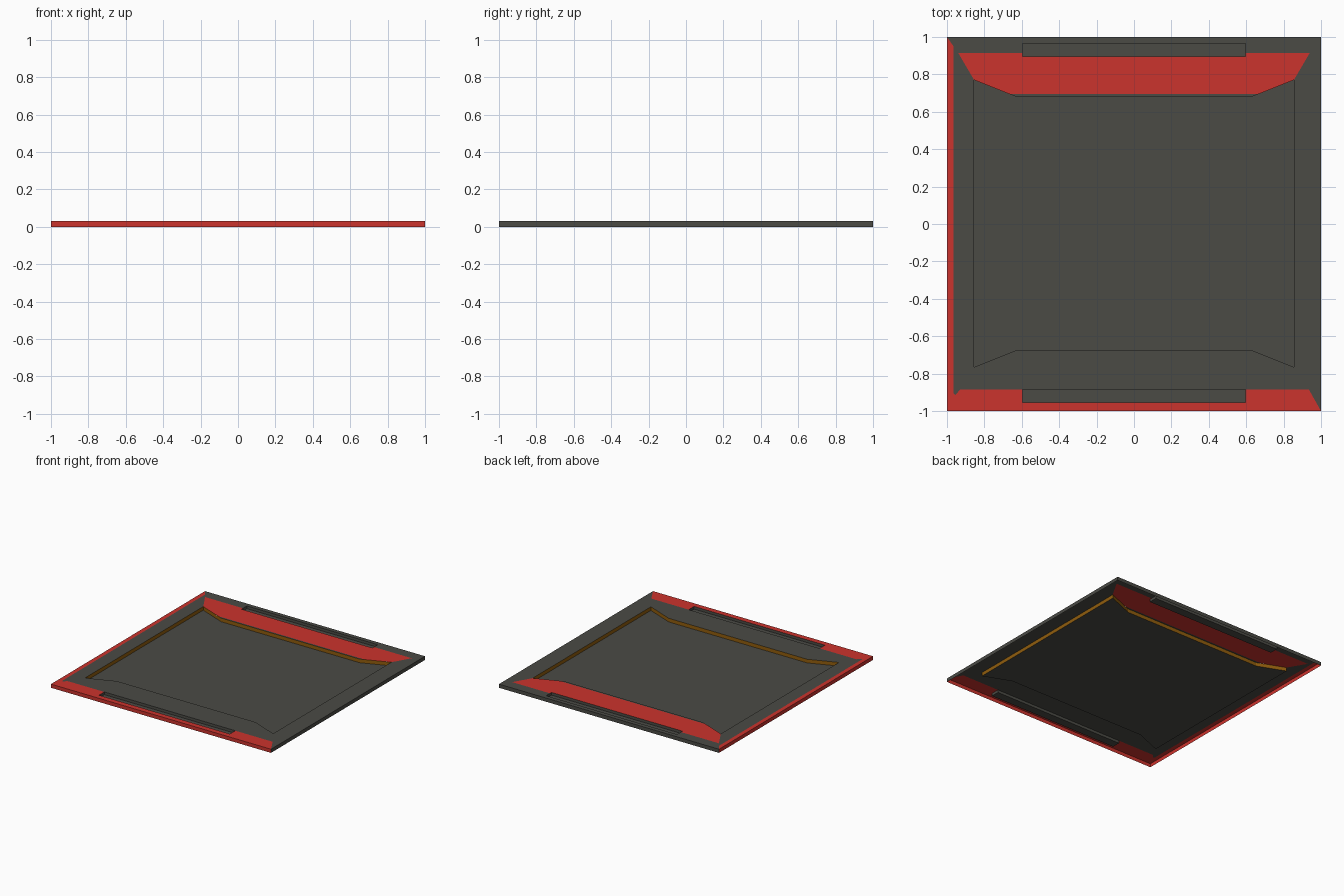
import bpy

if "Cube" in bpy.data.objects:
    bpy.data.objects.remove(bpy.data.objects["Cube"])

TOP, SLOT_Z = 0.03, 0.008


def material(name, rgb):
    m = bpy.data.materials.new(name)
    m.diffuse_color = (*rgb, 1)
    m.use_nodes = True
    m.node_tree.nodes["Principled BSDF"].inputs["Base Color"].default_value = m.diffuse_color
    return m


GREY = material("dark_grey", (0.070, 0.070, 0.060))
RED = material("red_paint", (0.60, 0.033, 0.026))
GOLD = material("dark_gold", (0.28, 0.11, 0.004))


def build(name, mat, faces):
    """One object from a list of faces, each a list of 3D points."""
    verts, polys = [], []
    for f in faces:
        polys.append(list(range(len(verts), len(verts) + len(f))))
        verts += f
    me = bpy.data.meshes.new(name)
    me.from_pydata(verts, [], polys)
    me.materials.append(mat)
    ob = bpy.data.objects.new(name, me)
    bpy.context.collection.objects.link(ob)
    return ob


def flat(pts, z=TOP):
    return [(x, y, z) for x, y in pts]


def wall(a, b, z0, z1):
    return [(*a, z0), (*b, z0), (*b, z1), (*a, z1)]


def mirror(pts):
    return [(-x, y) for x, y in reversed(pts)]


# Grey top frame, in two halves around the inset panel and slots
inner = [(0, -.885), (0, -.675), (.63, -.675), (.855, -.765), (.855, .77),
         (.94, .915), (.595, .915), (.595, .965), (0, .965), (0, 1)]
right_half = [(1, 1), (1, -1), (.935, -.885)] + inner
left_half = [(1, 1), (.965, .95), (.965, -.905), (.955, -.915),
             (.93, -.885)] + inner
back_lip = [(-.667, .695), (-.63, .68), (.63, .68), (.667, .695)]
build("top_frame", GREY, [flat(right_half[::-1]), flat(mirror(left_half[::-1])),
                          flat(back_lip)])

# Red painted areas: front and left border, back band
border = [(-1, 1), (-1, -1), (1, -1), (.935, -.885), (.595, -.885),
          (.595, -.955), (-.595, -.955), (-.595, -.885), (-.93, -.885),
          (-.955, -.915), (-.965, -.905), (-.965, .95)]
band = [(-.94, .915), (-.855, .77), (-.667, .695), (.667, .695), (.855, .77),
        (.94, .915), (.595, .915), (.595, .895), (-.595, .895), (-.595, .915)]
build("red_border", RED, [flat(border)])
build("red_back_band", RED, [flat(band)])

# Outer edges
build("red_edges", RED, [wall((-1, -1), (1, -1), 0, TOP),
                         wall((-1, 1), (-1, -1), 0, TOP)])
build("grey_edges", GREY, [wall((1, -1), (1, 1), 0, TOP),
                           wall((1, 1), (-1, 1), 0, TOP)])

# Sunken centre panel with gold step around it
panel = [(-.855, -.765), (-.63, -.675), (.63, -.675), (.855, -.765),
         (.855, .77), (.63, .68), (-.63, .68), (-.855, .77)]
build("centre_panel", GREY, [flat(panel, 0)])
build("gold_step", GOLD, [wall(panel[i], panel[i - 1], 0, TOP)
                          for i in range(len(panel))])

# Long slots at the front and back
for name, y0, y1 in (("front_slot", -.955, -.885), ("back_slot", .895, .965)):
    s = [(-.595, y0), (.595, y0), (.595, y1), (-.595, y1)]
    build(name, GREY, [flat(s, SLOT_Z)] +
          [wall(s[i], s[i - 1], SLOT_Z, TOP) for i in range(4)])
